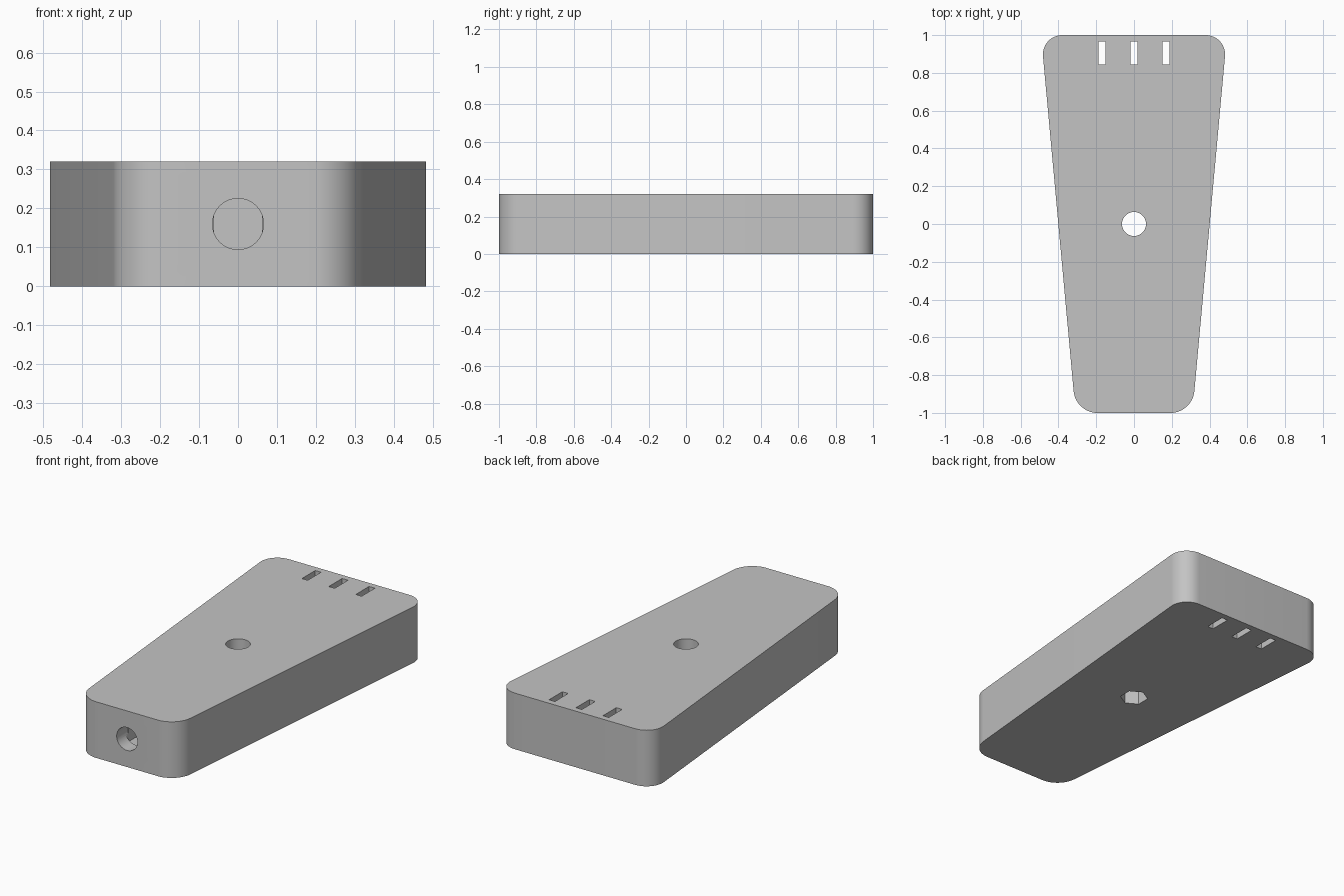
import bpy, bmesh, math
from mathutils import Matrix, Vector

cube = bpy.data.objects.get("Cube")
if cube:
    bpy.data.objects.remove(cube, do_unlink=True)

HEIGHT = 0.32
CORNER = 0.12
BORE = 0.0635

grey = bpy.data.materials.new("plain_grey")
grey.use_nodes = True
colour = (0.55, 0.55, 0.55, 1)
grey.diffuse_color = colour
grey.node_tree.nodes["Principled BSDF"].inputs["Base Color"].default_value = colour


def make_object(name, bm):
    bmesh.ops.recalc_face_normals(bm, faces=bm.faces)
    mesh = bpy.data.meshes.new(name)
    bm.to_mesh(mesh)
    bm.free()
    mesh.materials.append(grey)
    obj = bpy.data.objects.new(name, mesh)
    bpy.context.collection.objects.link(obj)
    return obj


def box(name, center, size):
    bm = bmesh.new()
    bmesh.ops.create_cube(bm, size=1, matrix=Matrix.Translation(center) @ Matrix.Diagonal((*size, 1)))
    return make_object(name, bm)


def prism(name, sides, radius, depth, center, axis="Z", spin=0):
    bm = bmesh.new()
    turn = Matrix.Rotation(math.pi / 2, 4, "X") if axis == "Y" else Matrix.Rotation(spin, 4, "Z")
    bmesh.ops.create_cone(bm, cap_ends=True, segments=sides, radius1=radius, radius2=radius,
                          depth=depth, matrix=Matrix.Translation(center) @ turn)
    return make_object(name, bm)


# Tapered block with rounded upright corners
bm = bmesh.new()
outline = [(-0.309, -1), (0.309, -1), (0.492, 1), (-0.492, 1)]
base = bm.faces.new([bm.verts.new((x, y, 0)) for x, y in outline])
raised = bmesh.ops.extrude_face_region(bm, geom=[base])["geom"]
bmesh.ops.translate(bm, vec=Vector((0, 0, HEIGHT)),
                    verts=[v for v in raised if isinstance(v, bmesh.types.BMVert)])
uprights = [e for e in bm.edges if abs(e.verts[0].co.z - e.verts[1].co.z) > HEIGHT / 2]
bmesh.ops.bevel(bm, geom=uprights, offset=CORNER * 0.95, segments=14, profile=0.5, affect="EDGES")
body = make_object("tapered_body", bm)

# Vertical bore with a hexagonal nut recess underneath
cutters = [
    prism("center_bore", 64, BORE, 1, (0, 0, HEIGHT / 2)),
    prism("nut_recess", 6, BORE / math.cos(math.pi / 6) + 0.001, 0.24, (0, 0, 0), spin=0),
]

# Front socket with a narrower pocket behind it
cutters.append(prism("front_socket", 64, 0.0655, 0.2, (0, -1, HEIGHT / 2), axis="Y"))
cutters.append(box("socket_pocket", (0, -0.86, HEIGHT / 2), (0.122, 0.12, 0.14)))

# Row of three through slots near the back
for x in (-0.17, 0, 0.17):
    cutters.append(box("strap_slot", (x, 0.905, HEIGHT / 2), (0.037, 0.12, 1)))

for cutter in cutters:
    cutter.hide_render = True
    mod = body.modifiers.new(cutter.name, "BOOLEAN")
    mod.operation = "DIFFERENCE"
    mod.solver = "EXACT"
    mod.object = cutter

# Bake the cuts and drop the cutters
bpy.context.view_layer.update()
cut_mesh = bpy.data.meshes.new_from_object(body.evaluated_get(bpy.context.evaluated_depsgraph_get()))
body.modifiers.clear()
body.data = cut_mesh
for cutter in cutters:
    bpy.data.objects.remove(cutter, do_unlink=True)

bpy.ops.object.select_all(action="DESELECT")
body.select_set(True)
bpy.context.view_layer.objects.active = body
bpy.ops.object.shade_smooth_by_angle(angle=math.radians(30))
